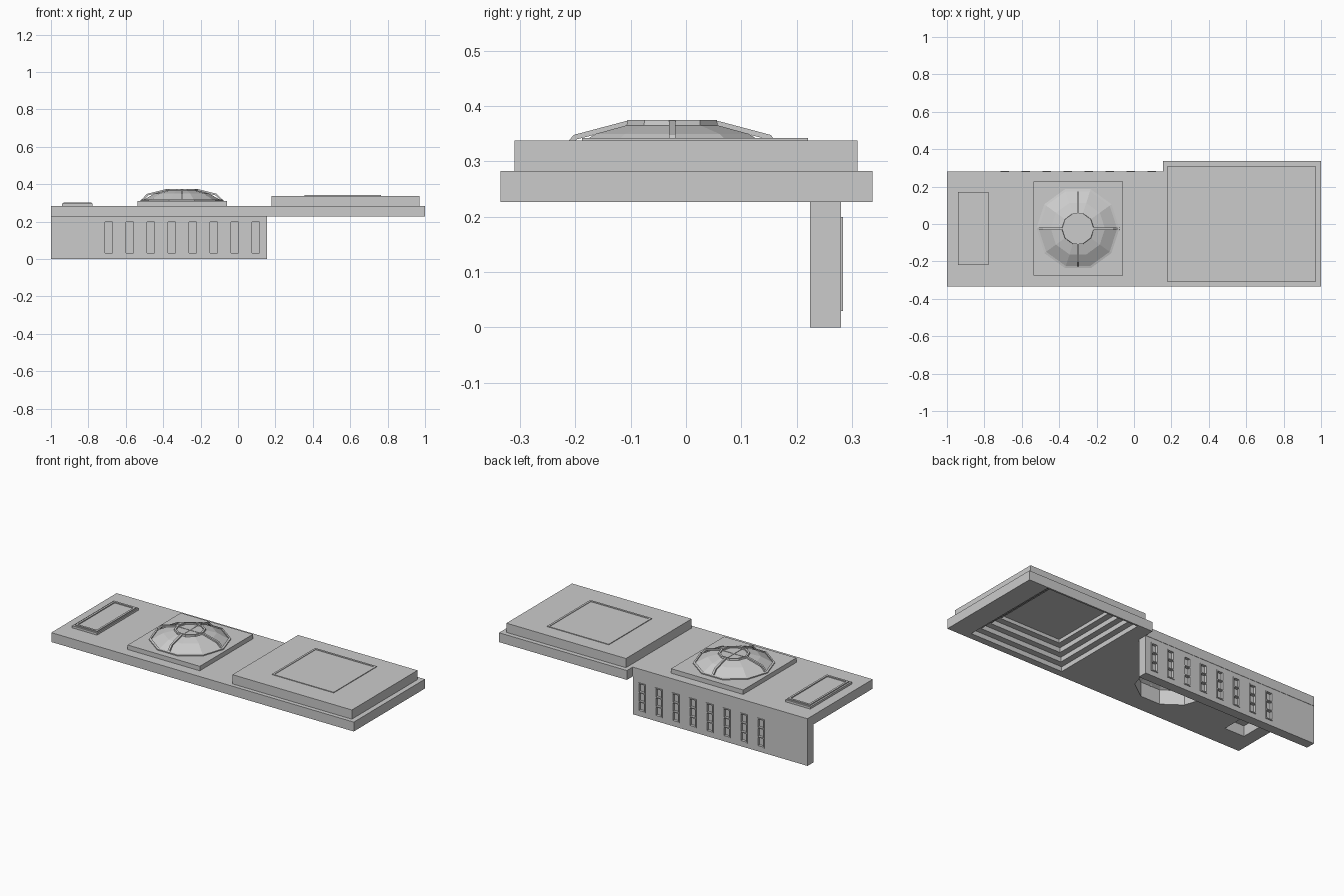
import bpy, bmesh
from math import pi, sin, cos
from mathutils import Vector

if "Cube" in bpy.data.objects:
    bpy.data.objects.remove(bpy.data.objects["Cube"])


def make(name, bm):
    bmesh.ops.recalc_face_normals(bm, faces=bm.faces)
    me = bpy.data.meshes.new(name)
    bm.to_mesh(me)
    bm.free()
    ob = bpy.data.objects.new(name, me)
    bpy.context.collection.objects.link(ob)
    return ob


def add_box(bm, x0, x1, y0, y1, z0, z1):
    vs = bmesh.ops.create_cube(bm, size=1)["verts"]
    for v in vs:
        v.co = (x1 if v.co.x > 0 else x0, y1 if v.co.y > 0 else y0, z1 if v.co.z > 0 else z0)


def boxes(name, *bs):
    bm = bmesh.new()
    for b in bs:
        add_box(bm, *b)
    return make(name, bm)


def frame(name, x0, x1, y0, y1, z0, z1, w):
    return boxes(name, (x0, x1, y0, y0 + w, z0, z1), (x0, x1, y1 - w, y1, z0, z1),
                 (x0, x0 + w, y0 + w, y1 - w, z0, z1), (x1 - w, x1, y0 + w, y1 - w, z0, z1))


def prism(name, pts, z0, z1):
    bm = bmesh.new()
    f = bm.faces.new([bm.verts.new((x, y, z0)) for x, y in pts])
    ext = bmesh.ops.extrude_face_region(bm, geom=[f])["geom"]
    bmesh.ops.translate(bm, vec=(0, 0, z1 - z0), verts=[v for v in ext if isinstance(v, bmesh.types.BMVert)])
    return make(name, bm)


def cut(ob, cutter):
    m = ob.modifiers.new("cut", "BOOLEAN")
    m.operation, m.solver, m.object = "DIFFERENCE", "EXACT", cutter
    bpy.context.view_layer.objects.active = ob
    bpy.ops.object.modifier_apply(modifier=m.name)
    bpy.data.objects.remove(cutter)


CX, CY, N = -0.30, -0.025, 10      # dome centre and side count


def lathe(name, prof, closed=False, cap=False):
    bm = bmesh.new()
    rings = [[bm.verts.new((CX + r * cos(2 * pi * i / N), CY + r * sin(2 * pi * i / N), z))
              for i in range(N)] for r, z in prof]
    pairs = list(zip(rings, rings[1:])) + ([(rings[-1], rings[0])] if closed else [])
    for a, b in pairs:
        for i in range(N):
            j = (i + 1) % N
            bm.faces.new((a[i], a[j], b[j], b[i]))
    if cap:
        bm.faces.new(rings[-1])
    return make(name, bm)


def decagon(r):
    return [(CX + r * cos(2 * pi * i / N), CY + r * sin(2 * pi * i / N)) for i in range(N)]


# main roof slab with three openings
roof = prism("roof_slab", [(-1, -.335), (1, -.335), (1, .337), (.155, .337), (.155, .282), (-1, .282)], .227, .283)
SX, SY = .56, .0165                # square skylight centre


def step(h, z0, z1):
    return boxes("cutter", (SX - h, SX + h, SY - h, SY + h, z0, z1))


cut(roof, step(.31, .1, .255))
cut(roof, step(.273, .2, .4))
cut(roof, prism("cutter", decagon(.21), .1, .5))
cut(roof, boxes("cutter", (-.922, -.792, -.2, .152, .1, .5)))

# raised roof block, continuing the stepped coffer
block = boxes("raised_block", (.18, .97, -.31, .31, .283, .338))
cut(block, step(.237, .2, .311))
cut(block, step(.2, .25, .5))
boxes("square_skylight_glass", (SX - .2, SX + .2, SY - .2, SY + .2, .332, .339))
frame("square_skylight_frame", SX - .204, SX + .204, SY - .204, SY + .204, .337, .342, .012)

# long narrow skylight
kerb = boxes("long_skylight_kerb", (-.942, -.778, -.22, .172, .283, .296))
cut(kerb, boxes("cutter", (-.922, -.792, -.2, .152, .1, .5)))
frame("long_skylight_frame", -.932, -.784, -.21, .162, .294, .302, .012)
boxes("long_skylight_glass", (-.924, -.79, -.202, .154, .29, .296))

# dome base, glass and rings
base = boxes("dome_base", (-.537, -.06, -.275, .227, .283, .31))
cut(base, prism("cutter", decagon(.21), .1, .5))
lathe("dome_glass", [(.215, .31), (.145, .35), (.08, .367)], cap=True)
lathe("dome_base_ring", [(.222, .309), (.222, .316), (.21, .319), (.21, .309)], closed=True)
lathe("dome_top_ring", [(.087, .362), (.085, .375), (.074, .375), (.074, .362)], closed=True)

# four dome ribs and the cross over the top pane
bm = bmesh.new()
rib = [(.222, .31), (.187, .348), (.084, .374), (.084, .364), (.181, .34), (.208, .31)]
for k in range(4):
    d = Vector((cos(k * pi / 2), sin(k * pi / 2), 0))
    s = Vector((-d.y, d.x, 0)) * .006
    k_r = 1 if k % 2 == 0 else cos(pi / N)     # odd ribs sit on flat sides
    a, b = [[bm.verts.new(Vector((CX, CY, z)) + d * r * k_r + s * e) for r, z in rib] for e in (-1, 1)]
    n = len(rib)
    for i in range(n):
        j = (i + 1) % n
        bm.faces.new((a[i], a[j], b[j], b[i]))
    for v in (a, b):
        for q in ((0, 1, 4, 5), (1, 2, 3, 4)):
            bm.faces.new([v[i] for i in q])
make("dome_ribs", bm)
boxes("dome_top_cross", (CX - .076, CX + .076, CY - .003, CY + .003, .365, .369),
      (CX - .003, CX + .003, CY - .076, CY + .076, .365, .369))

# back wall with eight three-pane windows
wall = boxes("back_wall", (-1, .155, .224, .28, 0, .227))
xs = [-.692 + .1125 * i for i in range(8)]
W = .023
cut(wall, boxes("cutter", *[(x - W + .003, x + W - .003, .1, .4, .033, .197) for x in xs]))
boxes("window_glass", *[(x - W + .002, x + W - .002, .262, .268, .032, .198) for x in xs])
bars = []
for x in xs:
    for z in (.03, .085, .14, .194):
        bars.append((x - W + .006, x + W - .006, .258, .284, z, z + .006))
    for sx in (x - W, x + W - .006):
        bars.append((sx, sx + .006, .258, .284, .03, .2))
boxes("window_frames", *bars)
